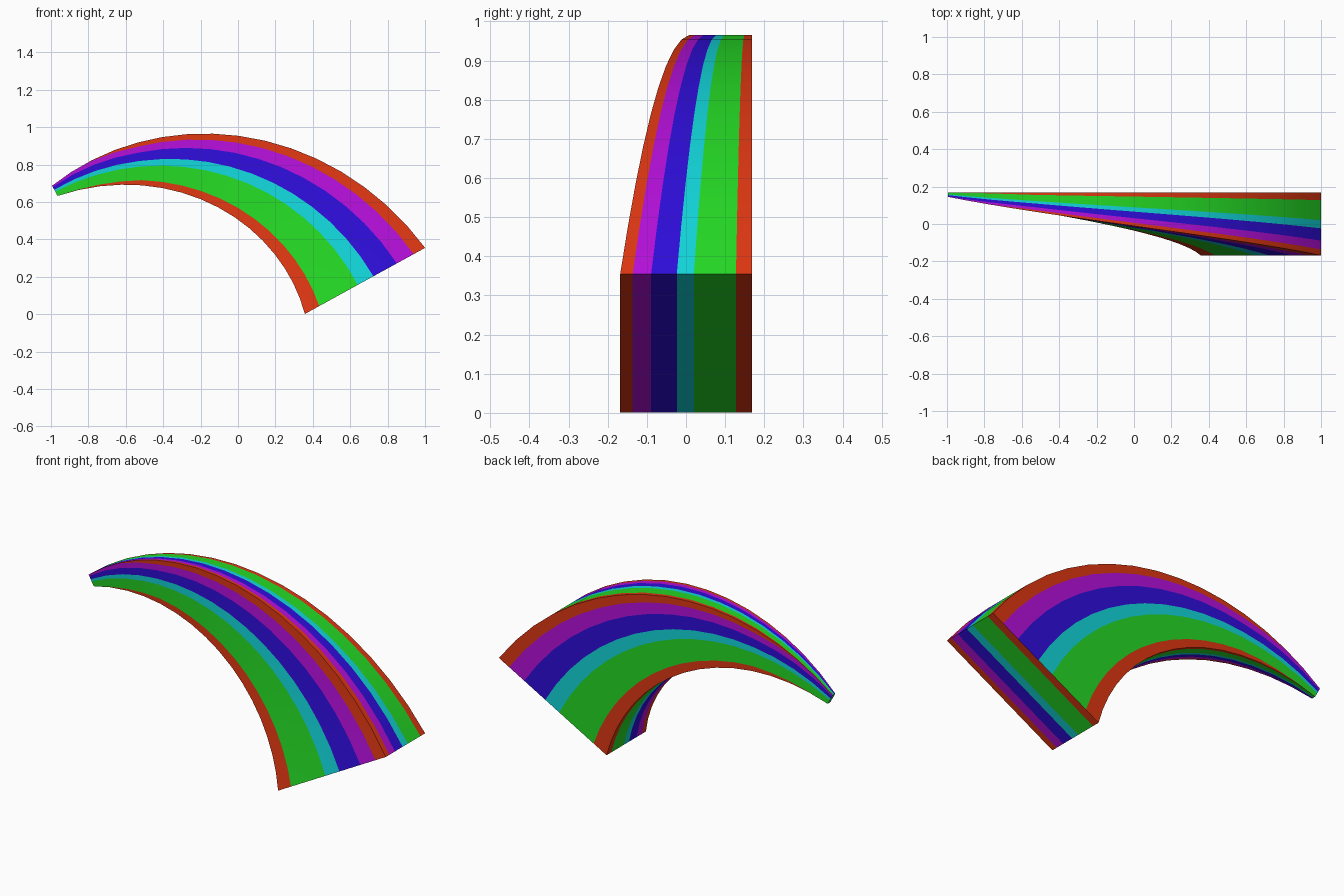
import bpy, bmesh, math
from mathutils import Vector

if "Cube" in bpy.data.objects:
    bpy.data.objects.remove(bpy.data.objects["Cube"])

# Flat colours (linear)
COLORS = [
    ("orange red", (0.72, 0.038, 0.006)),
    ("magenta", (0.46, 0.005, 0.70)),
    ("blue", (0.028, 0.004, 0.70)),
    ("cyan", (0.006, 0.67, 0.70)),
    ("green", (0.018, 0.69, 0.018)),
]
EDGES = [0, 0.095, 0.235, 0.43, 0.56, 0.88, 1]   # stripe borders, outer/front to inner/back
BAND = [0, 1, 2, 3, 4, 0]                        # stripe colours
CX, CZ, RAD = -0.391, -0.41, 1.221               # arc of the spine
A0, A1, STEPS = math.radians(28.8), math.radians(118.8), 16


def section(t):
    """Radial half-width and front y of the tapering section at t."""
    return 0.367 + (0.031 - 0.367) * t, -0.168 + 0.313 * t


def point(t, u, v):
    """u: 0 outer to 1 inner, v: 0 front to 1 back."""
    a = A0 + (A1 - A0) * t
    half, front = section(t)
    r = RAD + half * (1 - 2 * u)
    return Vector((CX + r * math.cos(a), front + (0.168 - front) * v, CZ + r * math.sin(a)))


def borders(t):
    """Stripe borders; the edge stripes run out close to the tip."""
    s = max(0, (t - 0.75) / 0.25)
    lo, hi = 0.15 * s, 1 - 0.13 * s
    return [min(1, max(0, (f - lo) / (hi - lo))) for f in EDGES]


bm = bmesh.new()


def quad(pts, mat):
    f = bm.faces.new([bm.verts.new(p) for p in pts])
    f.material_index = mat
    f.smooth = True


# Four striped sides along the arc
sides = [lambda t, f: point(t, f, 0), lambda t, f: point(t, f, 1),
         lambda t, f: point(t, 0, f), lambda t, f: point(t, 1, f)]
for side in sides:
    for i in range(STEPS):
        t0, t1 = i / STEPS, (i + 1) / STEPS
        b0, b1 = borders(t0), borders(t1)
        for k, mat in enumerate(BAND):
            quad([side(t0, b0[k]), side(t0, b0[k + 1]),
                  side(t1, b1[k + 1]), side(t1, b1[k])], mat)

# Striped end caps
for t in (0, 1):
    b = borders(t)
    for k, mat in enumerate(BAND):
        if b[k + 1] - b[k] > 1e-4:
            quad([point(t, 0, b[k]), point(t, 0, b[k + 1]),
                  point(t, 1, b[k + 1]), point(t, 1, b[k])], mat)

bmesh.ops.remove_doubles(bm, verts=bm.verts, dist=1e-5)
# Weld the cap edges that carry extra stripe points, then face outward
bmesh.ops.recalc_face_normals(bm, faces=bm.faces)

mesh = bpy.data.meshes.new("striped_horn")
bm.to_mesh(mesh)
bm.free()
for name, c in COLORS:
    m = bpy.data.materials.new(name)
    m.diffuse_color = (*c, 1)
    m.use_nodes = True
    m.node_tree.nodes["Principled BSDF"].inputs["Base Color"].default_value = m.diffuse_color
    mesh.materials.append(m)
horn = bpy.data.objects.new("striped_horn", mesh)
bpy.context.collection.objects.link(horn)

# Smooth along the arc, sharp corners
bpy.context.view_layer.objects.active = horn
horn.select_set(True)
bpy.ops.object.shade_smooth_by_angle(angle=math.radians(30))
